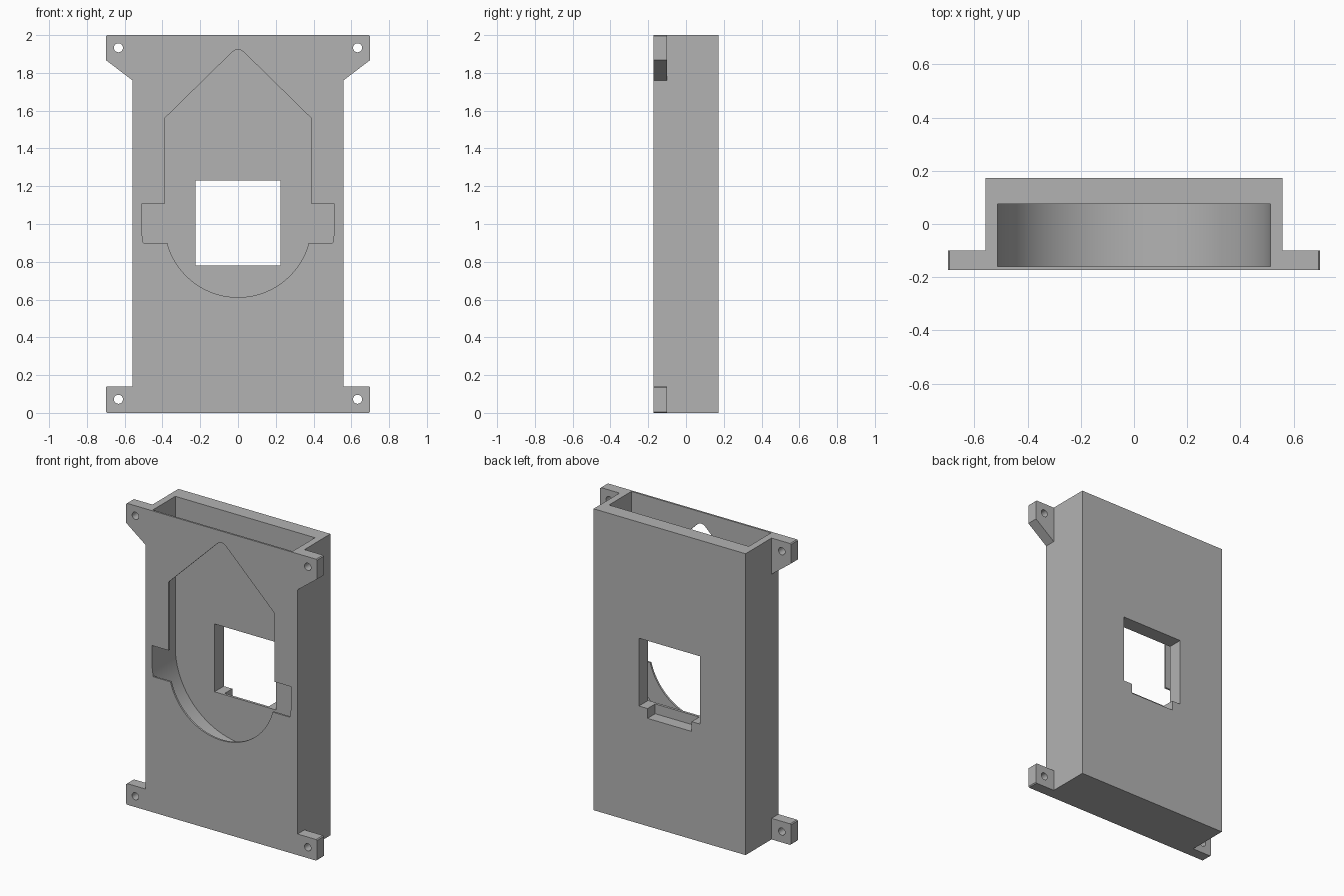
import bpy, bmesh
from math import sin, cos, asin, pi

cube = bpy.data.objects.get("Cube")
if cube:
    bpy.data.objects.remove(cube, do_unlink=True)

grey = bpy.data.materials.new("plain grey")
grey.use_nodes = True
COLOUR = (0.45, 0.45, 0.45, 1)
grey.diffuse_color = COLOUR
grey.node_tree.nodes["Principled BSDF"].inputs["Base Color"].default_value = COLOUR

FRONT, BACK = -0.1725, 0.1725
HALF_W, CAVITY_R, CENTRE_Z = 0.558, 0.513, 1.0


def prism(name, outline, y0, y1):
    """Extrude an (x, z) outline from y0 to y1."""
    bm = bmesh.new()
    face = bm.faces.new([bm.verts.new((x, y0, z)) for x, z in outline])
    moved = bmesh.ops.extrude_face_region(bm, geom=[face])["geom"]
    verts = [v for v in moved if isinstance(v, bmesh.types.BMVert)]
    bmesh.ops.translate(bm, verts=verts, vec=(0, y1 - y0, 0))
    bmesh.ops.recalc_face_normals(bm, faces=bm.faces)
    mesh = bpy.data.meshes.new(name)
    bm.to_mesh(mesh)
    bm.free()
    mesh.materials.append(grey)
    obj = bpy.data.objects.new(name, mesh)
    bpy.context.collection.objects.link(obj)
    return obj


def rect(x0, x1, z0, z1):
    return [(x0, z0), (x1, z0), (x1, z1), (x0, z1)]


def arc(r, a0, a1, n, x=0, z=CENTRE_Z):
    return [(x + r * cos(a0 + (a1 - a0) * i / n),
             z + r * sin(a0 + (a1 - a0) * i / n)) for i in range(n + 1)]


def mirrored(half):
    """Close a right-hand half outline with its mirror image."""
    return half + [(-x, z) for x, z in reversed(half) if abs(x) > 1e-5]


def combine(target, tool, operation):
    mod = target.modifiers.new(operation, 'BOOLEAN')
    mod.operation, mod.object, mod.solver = operation, tool, 'EXACT'
    bpy.context.view_layer.objects.active = target
    bpy.ops.object.modifier_apply(modifier=mod.name)
    bpy.data.objects.remove(tool, do_unlink=True)


# Main block joined to the mounting ears at its four corners
housing = prism("housing", rect(-HALF_W, HALF_W, 0, 2), FRONT, BACK)
c = 0.006
upper_ear = [(0.5, 2), (0.7 - c, 2), (0.7, 2 - c), (0.7, 1.868), (HALF_W, 1.76), (0.5, 1.76)]
lower_ear = [(0.5, 0), (0.7 - c, 0), (0.7, c), (0.7, 0.14 - c), (0.7 - c, 0.14), (0.5, 0.14)]
for side in (-1, 1):
    for outline in (upper_ear, lower_ear):
        ear = prism("ear", [(side * x, z) for x, z in outline], FRONT, -0.1)
        combine(housing, ear, 'UNION')

# Round-bottomed pocket, open at the top
pocket = [(CAVITY_R, 2.1)] + arc(CAVITY_R, 0, -pi, 64) + [(-CAVITY_R, 2.1)]
combine(housing, prism("pocket_cutter", pocket, -0.16, 0.075), 'DIFFERENCE')

# Front opening: pointed top, side grips and round bottom
r, grip_r, low = 0.388, CAVITY_R - 0.002, -0.1
half = [(0, 1.923), (0.015, 1.92), (0.03, 1.911), (r, 1.56), (r, 1.105), (grip_r, 1.105)]
half += arc(grip_r, 0, asin(low / grip_r), 5)
half += arc(r, asin(low / r), -pi / 2, 24)
combine(housing, prism("opening_cutter", mirrored(half), -0.25, -0.1), 'DIFFERENCE')

# Square window through the back wall, with a shallow notch below it
combine(housing, prism("window_cutter", rect(-0.225, 0.225, 0.78, 1.23), 0, 0.25), 'DIFFERENCE')
combine(housing, prism("notch_cutter", rect(-0.162, 0.162, 0.715, 0.85), 0.092, 0.25), 'DIFFERENCE')

# Screw holes in the ears
for x in (-0.633, 0.633):
    for z in (0.072, 1.933):
        hole = prism("hole_cutter", arc(0.024, 0, 2 * pi * 23 / 24, 23, x, z), -0.25, 0)
        combine(housing, hole, 'DIFFERENCE')

# Smooth curved walls, crisp edges
bpy.ops.object.select_all(action='DESELECT')
housing.select_set(True)
bpy.context.view_layer.objects.active = housing
bpy.ops.object.shade_smooth_by_angle(angle=pi / 6)
